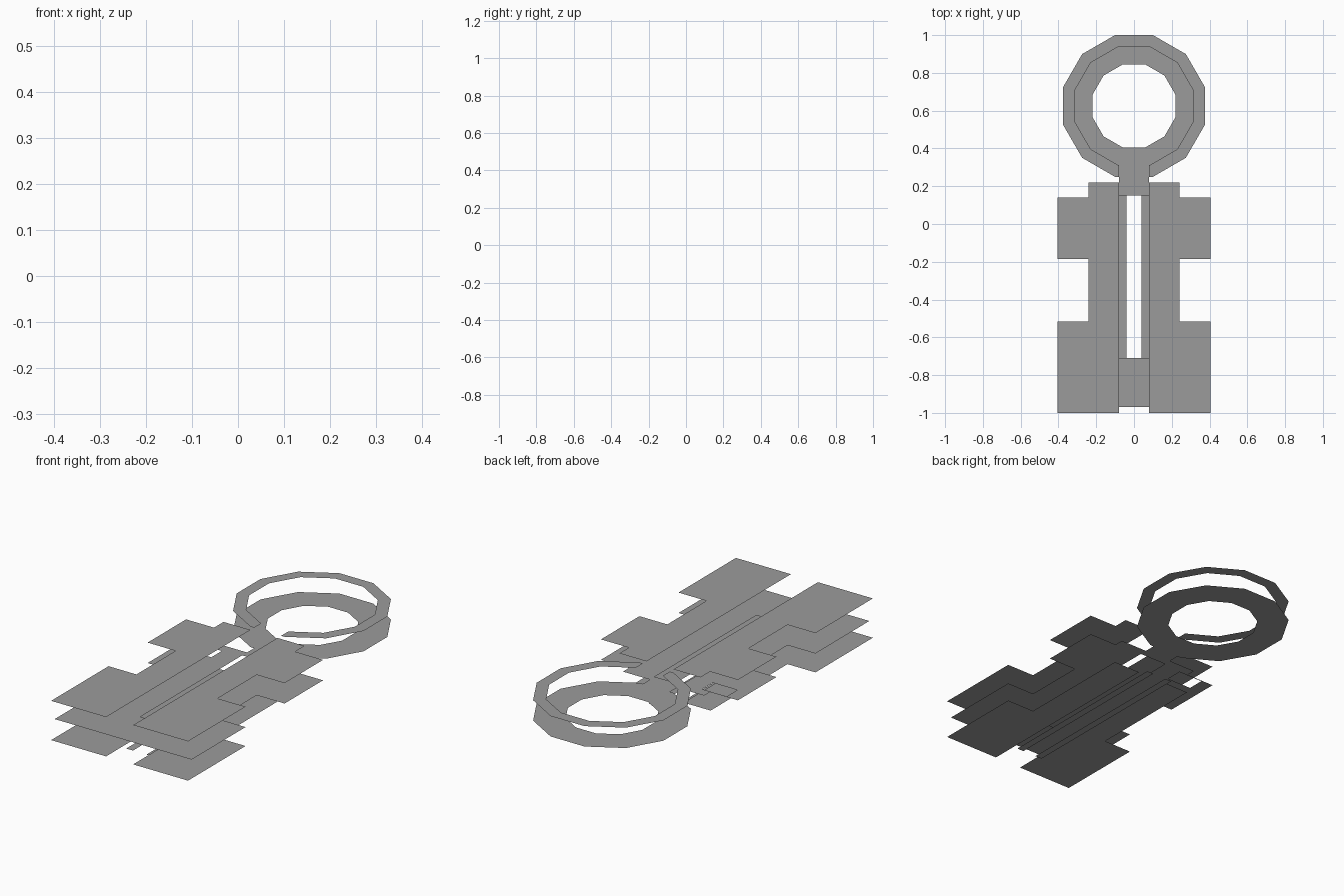
import bpy
import bmesh
from math import cos, sin, radians

if "Cube" in bpy.data.objects:
    bpy.data.objects.remove(bpy.data.objects["Cube"])

# The model is a key made only of flat horizontal sheets at four heights
Z_LOW, Z_BOTTOM, Z_MID, Z_TOP = 0.0, 0.023, 0.124, 0.233
RING_Y = 0.625

# Dark grey shared by all parts
GREY = bpy.data.materials.new("dark_grey")
GREY.diffuse_color = (0.33, 0.33, 0.33, 1.0)
GREY.use_nodes = True
GREY.node_tree.nodes["Principled BSDF"].inputs["Base Color"].default_value = GREY.diffuse_color


def finish(name, bm):
    bmesh.ops.remove_doubles(bm, verts=bm.verts, dist=1e-5)
    for f in bm.faces:
        f.normal_update()
        if f.normal.z < 0:
            f.normal_flip()
    mesh = bpy.data.meshes.new(name)
    bm.to_mesh(mesh)
    bm.free()
    mesh.materials.append(GREY)
    obj = bpy.data.objects.new(name, mesh)
    bpy.context.collection.objects.link(obj)
    return obj


def sheet(name, z, rects, holes=()):
    """Flat sheet: union of (x0, x1, y0, y1) rectangles minus holes."""
    def inside(x, y, r):
        return r[0] < x < r[1] and r[2] < y < r[3]
    both = list(rects) + list(holes)
    xs = sorted({v for r in both for v in r[:2]})
    ys = sorted({v for r in both for v in r[2:]})
    bm = bmesh.new()
    for x0, x1 in zip(xs, xs[1:]):
        for y0, y1 in zip(ys, ys[1:]):
            cx, cy = (x0 + x1) / 2, (y0 + y1) / 2
            if any(inside(cx, cy, r) for r in rects) and not any(inside(cx, cy, h) for h in holes):
                bm.faces.new([bm.verts.new((x, y, z)) for x, y in
                              ((x0, y0), (x1, y0), (x1, y1), (x0, y1))])
    return finish(name, bm)


def mirrored(rects):
    return list(rects) + [(-b, -a, c, d) for a, b, c, d in rects]


def ring(name, z, outer, inner, gap=0.0):
    """Twelve-sided flat band, given by apothems, with an optional gap at the bottom."""
    def loop(apothem):
        r = apothem / cos(radians(15))
        pts = [(r * cos(radians(a)), RING_Y + r * sin(radians(a)))
               for a in range(-75, 256, 30)]
        if gap:
            return [(gap, RING_Y - apothem)] + pts + [(-gap, RING_Y - apothem)]
        return pts + pts[:1]
    bm = bmesh.new()
    a, b = loop(outer), loop(inner)
    for i in range(len(a) - 1):
        bm.faces.new([bm.verts.new((x, y, z)) for x, y in (a[i], a[i + 1], b[i + 1], b[i])])
    return finish(name, bm)


# Upper blade halves with two teeth on each side
sheet("blade_top", Z_TOP, mirrored([
    (0.08, 0.24, -1.0, 0.22),
    (0.24, 0.405, -1.0, -0.515),
    (0.24, 0.405, -0.185, 0.14)]))

# Lower blade halves with only the end tooth
sheet("blade_bottom", Z_BOTTOM, mirrored([
    (0.08, 0.24, -1.0, 0.135),
    (0.24, 0.405, -1.0, -0.515)]))

# Middle plate with neck, long slot and small side opening
sheet("middle_plate", Z_MID, [
    (-0.24, 0.24, -0.97, 0.19),
    (-0.405, 0.405, -0.97, -0.515),
    (-0.405, 0.405, -0.185, 0.14),
    (-0.08, 0.08, 0.19, 0.25)],
    holes=[(-0.08, 0.08, -0.71, 0.15), (-0.335, -0.19, 0.045, 0.135)])

# Thin rails below the slot
sheet("lower_rails", Z_LOW, mirrored([(0.04, 0.08, -0.83, 0.2)]))

# Handle: wide band, and a raised open rim above it
ring("handle_ring", Z_MID, 0.375, 0.22)
ring("handle_rim", Z_TOP, 0.375, 0.313, gap=0.08)
